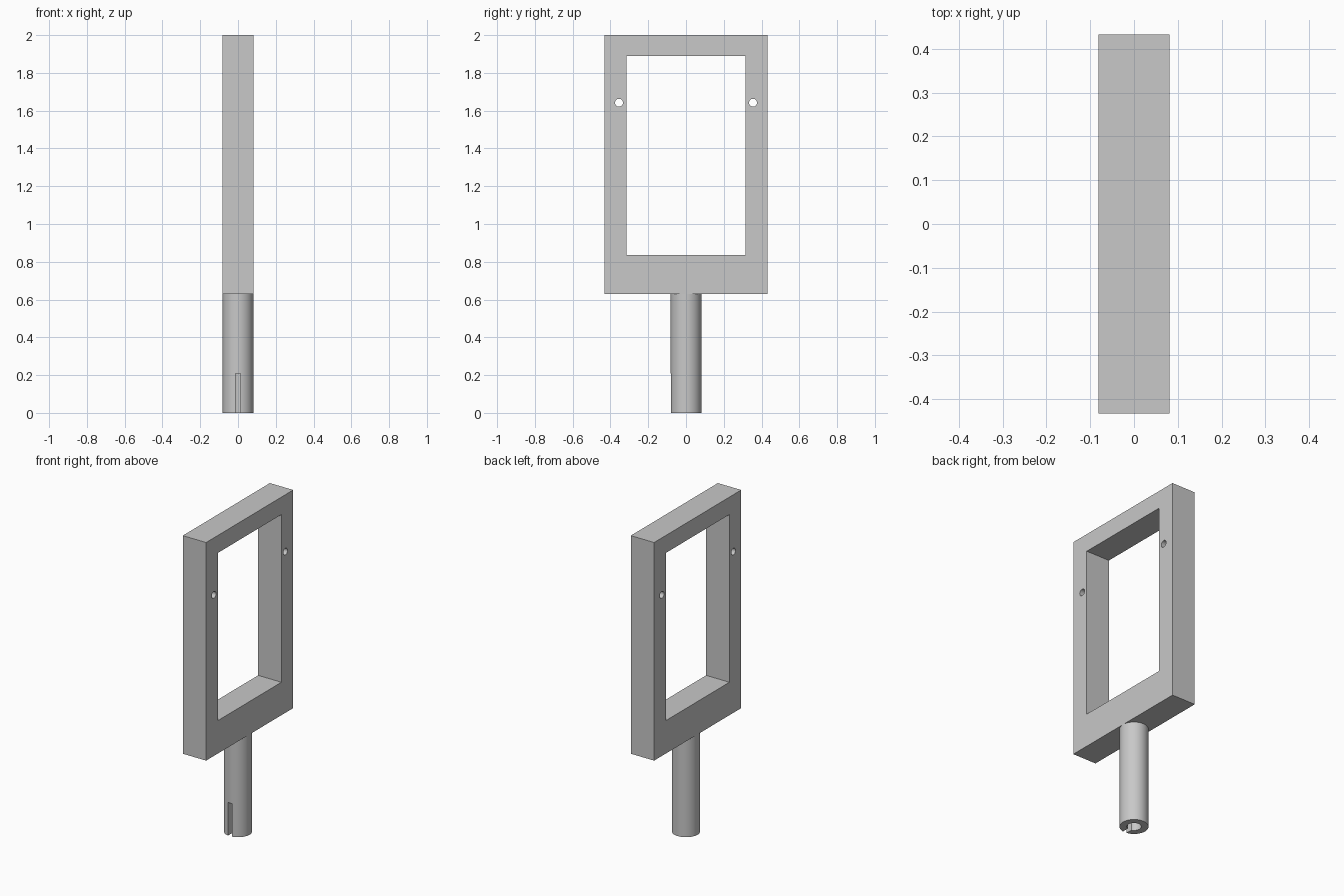
import bpy
import math

cube = bpy.data.objects.get("Cube")
if cube:
    bpy.data.objects.remove(cube, do_unlink=True)

# One plain grey for the whole model
grey = bpy.data.materials.new("plain grey")
grey.use_nodes = True
colour = (0.58, 0.58, 0.58, 1)
grey.diffuse_color = colour
grey.node_tree.nodes["Principled BSDF"].inputs["Base Color"].default_value = colour

THICK = 0.162
FRAME_BOTTOM = 0.63


def finish(name):
    ob = bpy.context.object
    ob.name = name
    ob.data.materials.append(grey)
    return ob


def box(name, low, high):
    centre = [(a + b) / 2 for a, b in zip(low, high)]
    bpy.ops.mesh.primitive_cube_add(size=1, location=centre)
    ob = finish(name)
    ob.scale = [b - a for a, b in zip(low, high)]
    bpy.ops.object.transform_apply(location=False, rotation=False, scale=True)
    return ob


def rod(name, radius, depth, location, sides=64, tilt=0):
    bpy.ops.mesh.primitive_cylinder_add(vertices=sides, radius=radius, depth=depth,
                                        location=location, rotation=(0, tilt, 0))
    return finish(name)


def cut(target, cutter):
    mod = target.modifiers.new(cutter.name, 'BOOLEAN')
    mod.operation = 'DIFFERENCE'
    mod.solver = 'EXACT'
    mod.object = cutter
    cutter.hide_render = True
    cutter.hide_set(True)


def apply_and_smooth(ob):
    bpy.ops.object.select_all(action='DESELECT')
    bpy.context.view_layer.objects.active = ob
    ob.select_set(True)
    for mod in list(ob.modifiers):
        bpy.ops.object.modifier_apply(modifier=mod.name)
    bpy.ops.object.shade_smooth_by_angle(angle=math.radians(30))


# Rectangular frame with a window and two small through holes
half = THICK / 2
frame = box("frame", (-half, -0.432, FRAME_BOTTOM), (half, 0.432, 2))
cutters = [box("window_cutter", (-0.2, -0.315, 0.837), (0.2, 0.315, 1.89))]
for side, y in (("front", -0.355), ("back", 0.355)):
    cutters.append(rod(side + "_hole_cutter", 0.021, 0.4, (0, y, 1.642), 32, math.pi / 2))
for c in cutters:
    cut(frame, c)
apply_and_smooth(frame)

# Round stem with a blind bore and a slot on its front
stem = rod("stem", half, FRAME_BOTTOM, (0, 0, FRAME_BOTTOM / 2))
bore = rod("bore_cutter", 0.041, 0.42, (0, 0, 0))
slot = box("slot_cutter", (-0.013, -0.2, -0.1), (0.013, 0, 0.208))
for c in (bore, slot):
    cut(stem, c)
apply_and_smooth(stem)

# Remove the used cutters
for c in cutters + [bore, slot]:
    bpy.data.objects.remove(c, do_unlink=True)
